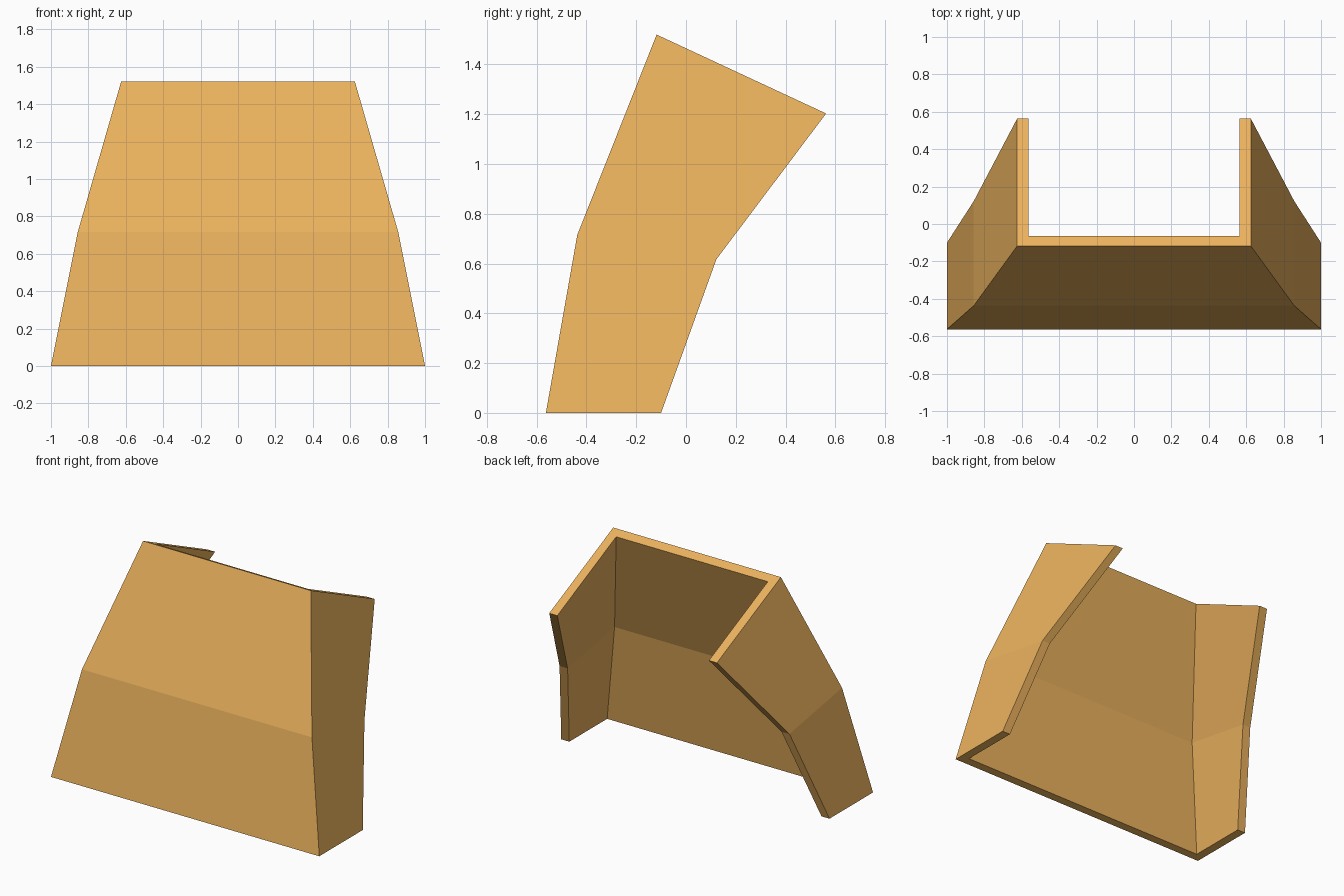
import bpy
import bmesh
from mathutils import Vector

if "Cube" in bpy.data.objects:
    bpy.data.objects.remove(bpy.data.objects["Cube"])

WALL = 0.06

# Cross-sections, bottom to top: half width, front (y, z), back (y, z)
SECTIONS = [
    (1.0, (-0.563, 0.0), (-0.10, 0.0)),
    (0.857, (-0.437, 0.715), (0.122, 0.617)),
    (0.625, (-0.118, 1.52), (0.563, 1.203)),
]


def u_loop(bm, half, front, back):
    """One U-shaped ring, open at the back."""
    f, b = Vector(front), Vector(back)
    inner = f + (b - f).normalized() * WALL
    h = half - WALL
    pts = [(-half, b), (-half, f), (half, f), (half, b),
           (h, b), (h, inner), (-h, inner), (-h, b)]
    return [bm.verts.new((x, p.x, p.y)) for x, p in pts]


# Bent, tapering three-sided panel
bm = bmesh.new()
rings = [u_loop(bm, *s) for s in SECTIONS]
for low, high in zip(rings, rings[1:]):
    for i in range(8):
        j = (i + 1) % 8
        bm.faces.new((low[i], low[j], high[j], high[i]))

# Bottom and top rims
for ring in (rings[0], rings[-1]):
    for a, b, c, d in ((0, 1, 6, 7), (1, 2, 5, 6), (2, 3, 4, 5)):
        bm.faces.new([ring[k] for k in (a, b, c, d)])
bmesh.ops.recalc_face_normals(bm, faces=bm.faces)

mesh = bpy.data.meshes.new("bent_panel")
bm.to_mesh(mesh)
bm.free()
panel = bpy.data.objects.new("bent_panel", mesh)
bpy.context.collection.objects.link(panel)

# Orange colour
mat = bpy.data.materials.new("orange")
mat.diffuse_color = (0.83, 0.445, 0.11, 1.0)
mat.use_nodes = True
mat.node_tree.nodes["Principled BSDF"].inputs["Base Color"].default_value = mat.diffuse_color
mesh.materials.append(mat)
